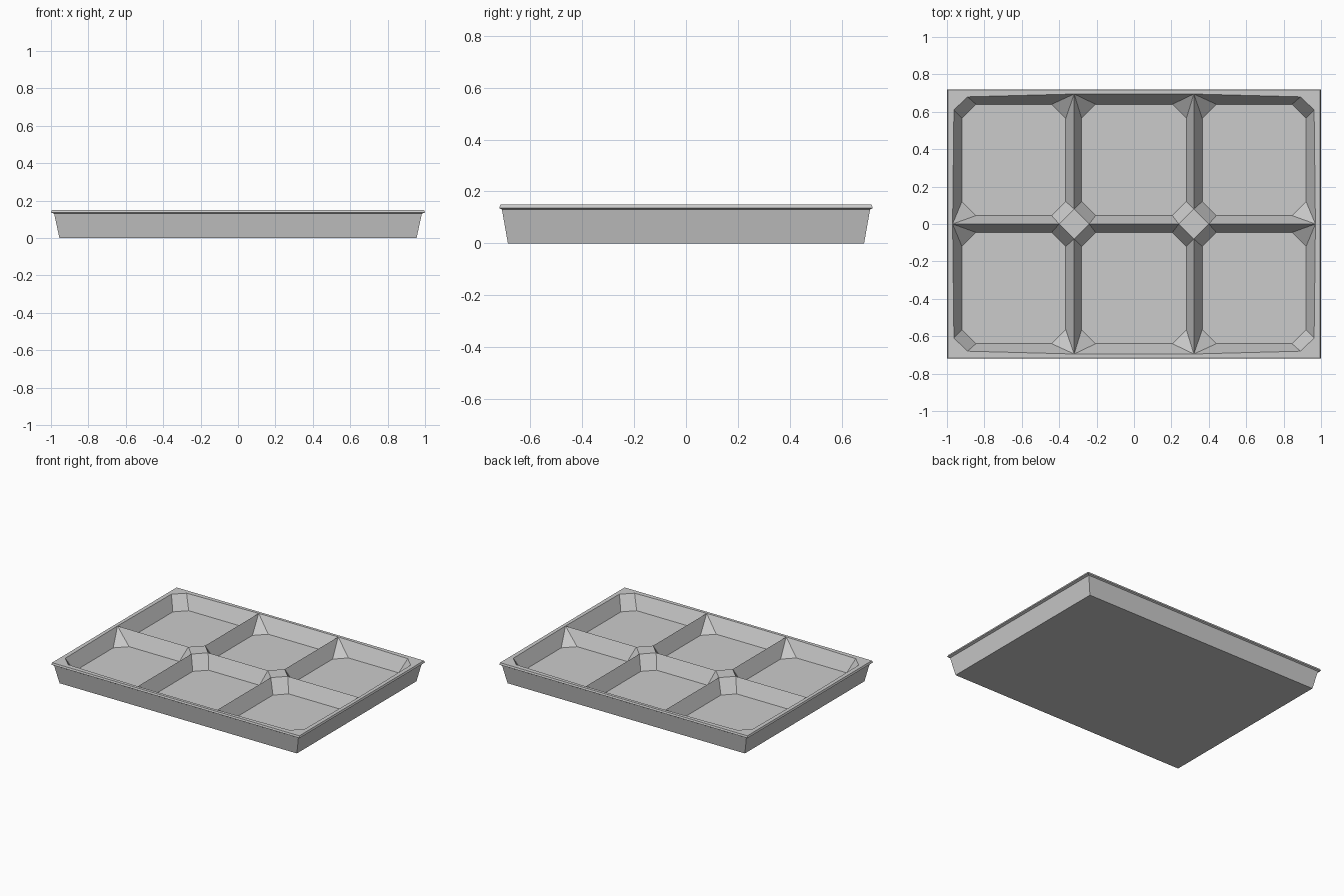
import bpy, bmesh

if "Cube" in bpy.data.objects:
    bpy.data.objects.remove(bpy.data.objects["Cube"])

TOP, FLOOR, CUT, GAP = 0.15, 0.05, 0.075, 0.08
GX = [-0.97, -0.32, 0.32, 0.97]      # compartment grid lines
GY = [-0.695, 0.0, 0.695]
FX = [(-0.92, -0.365), (-0.28, 0.28), (0.365, 0.92)]   # floor extents
FY = [(-0.64, -0.045), (0.045, 0.64)]

bm = bmesh.new()


def face(points):
    unique = [p for k, p in enumerate(points) if p not in points[:k]]
    bm.faces.new([bm.verts.new(p) for p in unique])


def walls(lower, upper):
    n = len(lower)
    for k in range(n):
        m = (k + 1) % n
        face([lower[k], lower[m], upper[m], upper[k]])


def rim_corner(i, j, sx, sy):
    """Top points of a cell corner: on its vertical wall, on its horizontal wall."""
    if i in (0, 3) and j in (0, 2):            # tray corner
        return (sx * 0.963, sy * 0.61, TOP), (sx * 0.89, sy * 0.68, TOP)
    if i in (0, 3) or j in (0, 2):             # divider meets the outer wall
        return ((GX[i], GY[j], TOP),) * 2
    # dividers cross: cut back around a small flat diamond
    return (GX[i], -sy * GAP, TOP), (GX[i] - sx * GAP, 0.0, TOP)


# outer shell: tapered body with overhanging lip
rings = [[(sx * x, sy * y, z) for sx, sy in ((-1, -1), (1, -1), (1, 1), (-1, 1))]
         for x, y, z in ((0.955, 0.687, 0), (0.983, 0.71, 0.13),
                         (1.0, 0.72, 0.136), (0.995, 0.716, TOP))]
face(rings[0])
for a, b in zip(rings, rings[1:]):
    walls(a, b)

# six compartments with chamfered corners and sloping walls
for i in range(3):
    for j in range(2):
        low, high = [], []
        for sx, sy in ((-1, -1), (1, -1), (1, 1), (-1, 1)):
            x, y = FX[i][sx > 0], FY[j][sy > 0]
            base = [(x, y - sy * CUT, FLOOR), (x - sx * CUT, y, FLOOR)]
            top = list(rim_corner(i + (sx > 0), j + (sy > 0), sx, sy))
            if sx * sy < 0:                    # keep a consistent direction
                base.reverse()
                top.reverse()
            low += base
            high += top
        face(low)
        walls(low, high)

# flat diamonds where the dividers cross
for x in (-0.32, 0.32):
    face([(x - GAP, 0.0, TOP), (x, -GAP, TOP), (x + GAP, 0.0, TOP), (x, GAP, TOP)])

# weld, then fill the flat rim between lip and compartments
bmesh.ops.remove_doubles(bm, verts=bm.verts[:], dist=0.0005)
bmesh.ops.triangle_fill(bm, use_beauty=True, use_dissolve=False, normal=(0, 0, 1),
                        edges=[e for e in bm.edges if e.is_boundary])
bmesh.ops.recalc_face_normals(bm, faces=bm.faces[:])

mesh = bpy.data.meshes.new("compartment_tray")
bm.to_mesh(mesh)
bm.free()
bpy.context.collection.objects.link(bpy.data.objects.new("compartment_tray", mesh))
